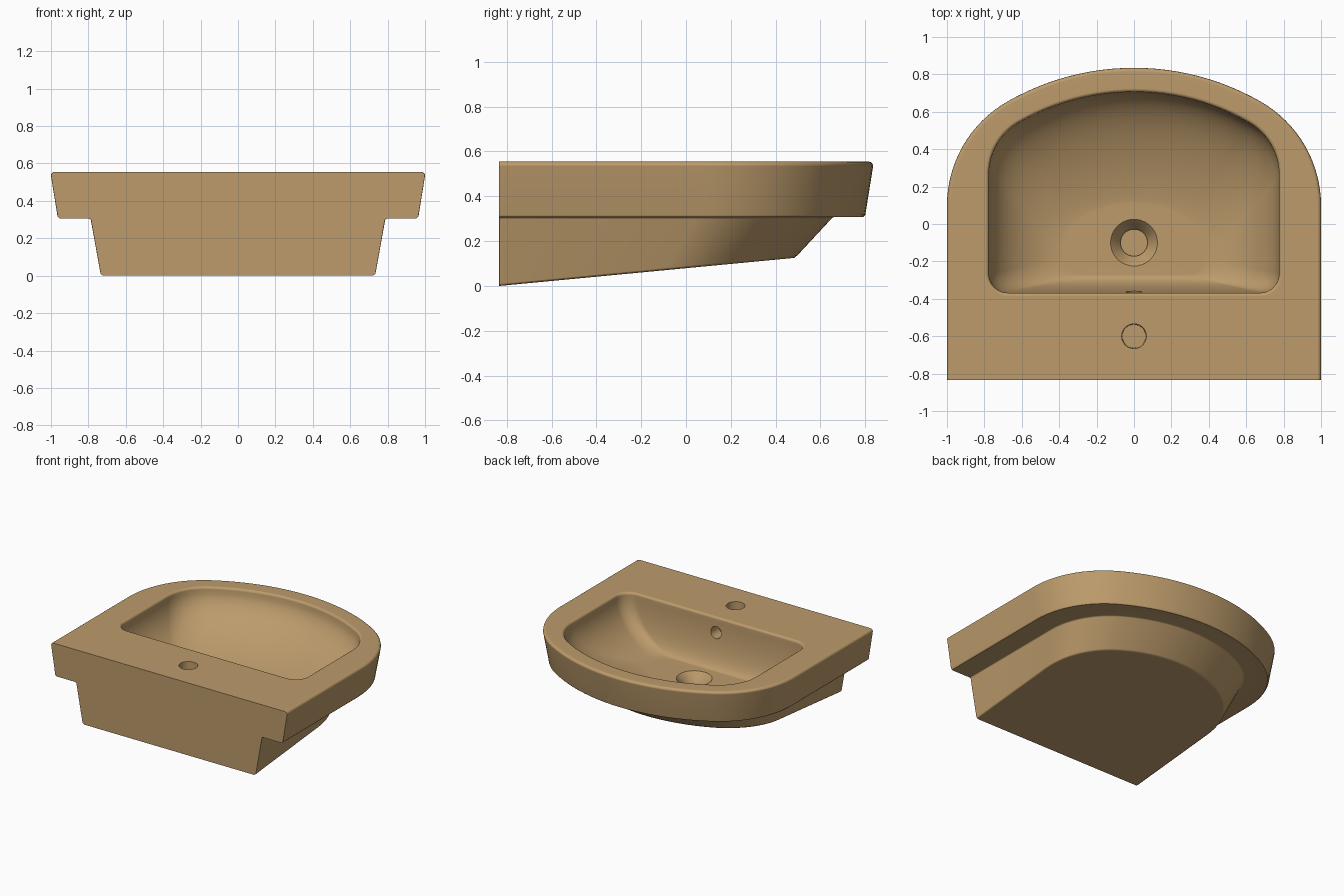
import bpy, bmesh
from math import sin, cos, pi, radians
from mathutils import Matrix, Vector

old = bpy.data.objects.get("Cube")
if old:
    bpy.data.objects.remove(old, do_unlink=True)

BACK = -0.835   # flat wall side
DECK = 0.555    # height of the flat top
FLOOR = 0.19    # height of the bowl floor

clay = bpy.data.materials.new("tan_ceramic")
clay.use_nodes = True
clay.diffuse_color = (0.505, 0.328, 0.148, 1)
shader = next(n for n in clay.node_tree.nodes if n.type == 'BSDF_PRINCIPLED')
shader.inputs["Base Color"].default_value = clay.diffuse_color
shader.inputs["Roughness"].default_value = 0.5


def arc(cx, cy, r, start, end, steps):
    """Points along a circular arc, angles in degrees."""
    angles = [radians(start + (end - start) * i / steps) for i in range(steps + 1)]
    return [(cx + r * cos(a), cy + r * sin(a)) for a in angles]


def outline(w, front, r, back=BACK, rb=0.004):
    """D-shaped outline: straight back, rounded sides, shallow front arc."""
    big = 2 * w - r
    yc = front - big * (1 - sin(pi / 3)) - r * sin(pi / 3)
    half = [((w - rb) * t, back) for t in (0.1, 0.25, 0.4, 0.55, 0.7)]
    if rb > 0.01:
        half += arc(w - rb, back + rb, rb, -90, 0, 6)
    else:
        # tight corner, spare points spread along the straight edges
        half += [(w * 0.8, back), (w * 0.9, back)]
        half += arc(w - rb, back + rb, rb, -90, 0, 2)
        half += [(w, back + 0.1), (w, back + 0.2)]
    y0 = half[-1][1]
    half += [(w, y0 + (yc - y0) * i / 4) for i in range(1, 4)]
    half += arc(w - r, yc, r, 0, 60, 16)
    half += arc(0, front - big, big, 60, 90, 12)[1:]
    return half + [(-x, y) for x, y in reversed(half[:-1])]


def ring(w, front, r, z, tilt=0.0, **kw):
    return [Vector((x, y, z + tilt * (y - BACK))) for x, y in outline(w, front, r, **kw)]


def round_over(radius, steps=4):
    """Inset and drop of each step of a rounded edge, from wall to top."""
    angles = [pi / 2 * i / steps for i in range(steps + 1)]
    return [(radius * (1 - cos(a)), radius * (1 - sin(a))) for a in angles]


# Lower body with its sloping underside, then the overhanging rim
rings = [
    ring(0.722, 0.482, 0.51, 0.0, 0.095, back=BACK + 0.001),
    ring(0.735, 0.497, 0.52, 0.010, 0.095, back=BACK + 0.001),
    ring(0.787, 0.648, 0.54, 0.299, back=BACK + 0.001),
    ring(0.796, 0.658, 0.54, 0.307, back=BACK + 0.001),
    ring(0.955, 0.790, 0.61, 0.307),
    ring(0.965, 0.800, 0.62, 0.317),
]
rings += [ring(1 - d, 0.835 - d, 0.64 - d, DECK - drop)
          for d, drop in round_over(0.02)]

# Softened lip of the bowl
rings += [ring(0.776 + d, 0.706 + d, 0.32 + d, DECK - drop, back=-0.368 - d, rb=0.10 + d)
          for d, drop in reversed(round_over(0.018))]

# Bowl walls sweep down to the flat floor, easier at the front
lip = rings[-1]
base = ring(0.38, 0.11, 0.22, FLOOR, back=-0.27, rb=0.10)
STEPS = 20
for k in range(1, STEPS + 1):
    a = pi / 2 * k / STEPS
    c = max(cos(a), 0.0)
    rings.append([Vector((b.x + (p.x - b.x) * c ** 1.15,
                          b.y + (p.y - b.y) * c ** (1.5 if p.y > b.y else 1),
                          p.z + (b.z - p.z) * sin(a))) for p, b in zip(lip, base)])

# Drain funnel and its well
drain = Vector((0, -0.1, FLOOR))
for radius, drop in ((0.125, 0), (0.072, 0.06), (0.072, 0.085)):
    rings.append([drain + (b - drain).normalized() * radius - Vector((0, 0, drop))
                  for b in base])

# Skin all the rings as one solid
bm = bmesh.new()
loops = [[bm.verts.new(p) for p in pts] for pts in rings]
n = len(loops[0])
for lower, upper in zip(loops, loops[1:]):
    for i in range(n):
        j = (i + 1) % n
        bm.faces.new((lower[i], lower[j], upper[j], upper[i]))
bm.faces.new(list(reversed(loops[0])))
bm.faces.new(loops[-1])
bmesh.ops.recalc_face_normals(bm, faces=bm.faces)
mesh = bpy.data.meshes.new("basin")
bm.to_mesh(mesh)
bm.free()
mesh.materials.append(clay)
basin = bpy.data.objects.new("basin", mesh)
bpy.context.collection.objects.link(basin)
bpy.context.view_layer.objects.active = basin


def cut(name, r1, r2, depth, centre, turn=0.0):
    """Cut a round hole, r1 at the low end and r2 at the high end."""
    hole = bmesh.new()
    bmesh.ops.create_cone(hole, cap_ends=True, segments=48, radius1=r1, radius2=r2,
                          depth=depth,
                          matrix=Matrix.Translation(centre) @ Matrix.Rotation(turn, 4, 'X'))
    data = bpy.data.meshes.new(name)
    hole.to_mesh(data)
    hole.free()
    data.materials.append(clay)
    cutter = bpy.data.objects.new(name, data)
    cutter.hide_render = True
    bpy.context.collection.objects.link(cutter)
    mod = basin.modifiers.new(name, 'BOOLEAN')
    mod.operation = 'DIFFERENCE'
    mod.solver = 'EXACT'
    mod.object = cutter
    bpy.ops.object.modifier_apply(modifier=name)
    bpy.data.objects.remove(cutter, do_unlink=True)


# Tap hole in the deck, overflow hole in the back wall of the bowl
cut("tap_hole", 0.062, 0.068, 0.4, (0, -0.6, 0.5))
cut("overflow_hole", 0.045, 0.045, 0.16, (0, -0.38, 0.44), pi / 2)

# Smooth curves with crisp edges
basin.select_set(True)
bpy.ops.object.shade_smooth_by_angle(angle=radians(44))
weighted = basin.modifiers.new("even_shading", 'WEIGHTED_NORMAL')
weighted.keep_sharp = True
